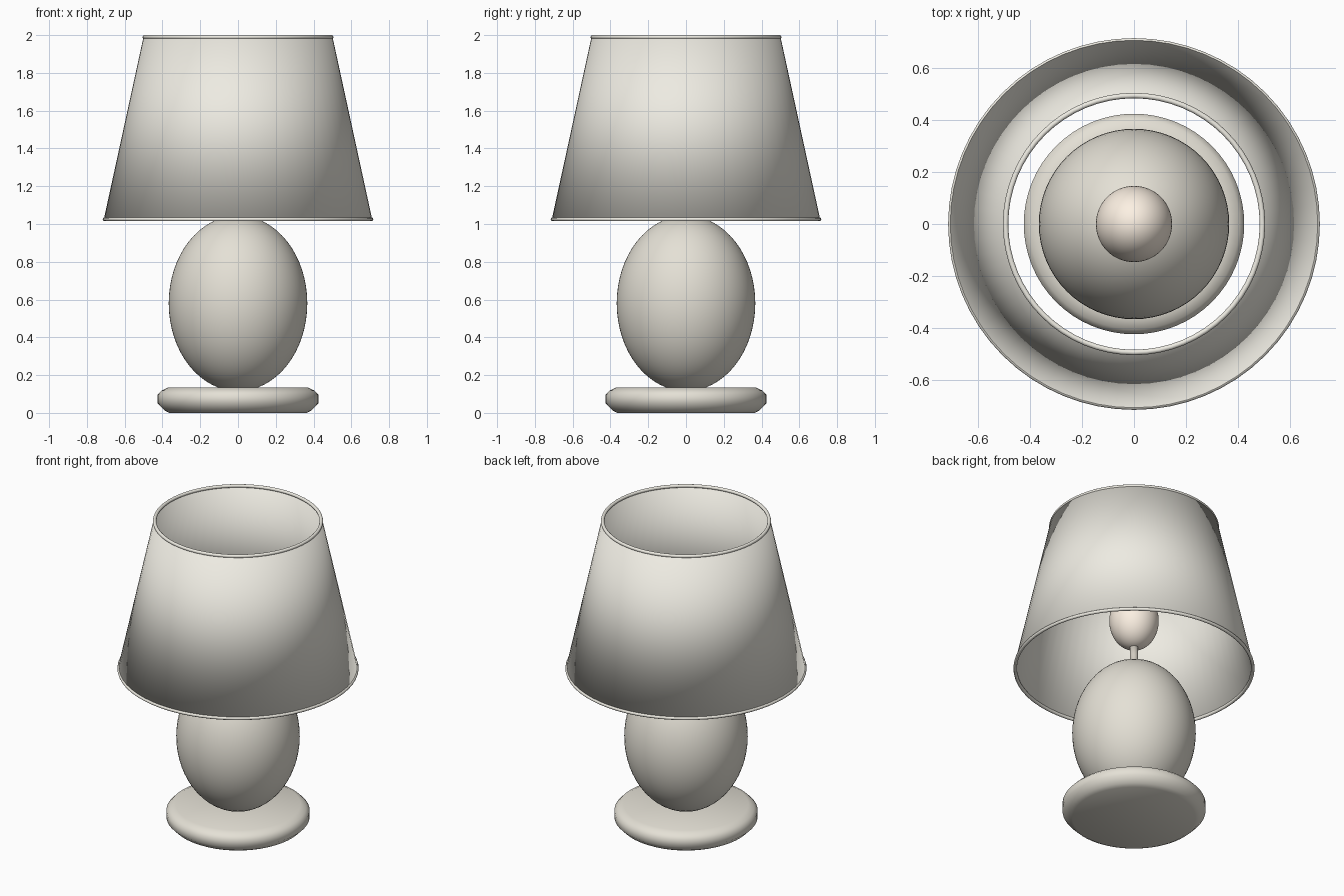
import bpy, bmesh, math

if "Cube" in bpy.data.objects:
    bpy.data.objects.remove(bpy.data.objects["Cube"])

SEGMENTS = 64


def material(name, color):
    mat = bpy.data.materials.new(name)
    mat.diffuse_color = (*color, 1)
    mat.use_nodes = True
    mat.node_tree.nodes["Principled BSDF"].inputs["Base Color"].default_value = mat.diffuse_color
    return mat


ceramic = material("ceramic", (0.78, 0.75, 0.67))
fabric = material("fabric", (0.85, 0.83, 0.76))
glass = material("warm_glass", (0.98, 0.88, 0.77))
metal = material("stem_metal", (0.64, 0.60, 0.53))


def lathe(name, profile, mat, closed=False):
    """Spin an (r, z) profile around the z axis."""
    bm = bmesh.new()
    verts = [bm.verts.new((r, 0, z)) for r, z in profile]
    pairs = list(zip(verts, verts[1:]))
    if closed:
        pairs.append((verts[-1], verts[0]))
    edges = [bm.edges.new(p) for p in pairs]
    bmesh.ops.spin(bm, geom=verts + edges, cent=(0, 0, 0), axis=(0, 0, 1),
                   angle=math.tau, steps=SEGMENTS, use_merge=True)
    bmesh.ops.remove_doubles(bm, verts=bm.verts, dist=1e-5)
    bmesh.ops.recalc_face_normals(bm, faces=bm.faces)
    for f in bm.faces:
        f.smooth = True
    mesh = bpy.data.meshes.new(name)
    bm.to_mesh(mesh)
    bm.free()
    mesh.materials.append(mat)
    obj = bpy.data.objects.new(name, mesh)
    bpy.context.collection.objects.link(obj)
    return obj


def ellipsoid(name, radius, half_height, z, mat):
    n = 32
    pts = [(radius * math.sin(math.pi * i / n),
            z - half_height * math.cos(math.pi * i / n)) for i in range(n + 1)]
    return lathe(name, pts, mat)


def ring(name, radius, tube, z, mat):
    n = 10
    pts = [(radius + tube * math.cos(math.tau * i / n),
            z + tube * math.sin(math.tau * i / n)) for i in range(n)]
    return lathe(name, pts, mat, closed=True)


# Foot: thick disc with bevelled rim
lathe("base", [(0, 0), (0.365, 0), (0.39, 0.014), (0.425, 0.05), (0.425, 0.097),
               (0.405, 0.118), (0.37, 0.135), (0, 0.135)], ceramic)

# Egg-shaped body
ellipsoid("body", 0.367, 0.465, 0.58, ceramic)

# Stem and bulb
lathe("stem", [(0, 1.02), (0.025, 1.02), (0.025, 1.19), (0, 1.19)], metal)
ellipsoid("bulb", 0.147, 0.186, 1.35, glass)

# Thin tapered shade wall, softly shaded, with a wire ring at each end
lathe("shade", [(0.711, 1.022), (0.5, 1.992), (0.49, 1.992), (0.701, 1.022)],
      fabric, closed=True)
ring("shade_top_ring", 0.495, 0.0105, 1.9895, fabric)
ring("shade_bottom_ring", 0.706, 0.0105, 1.025, fabric)
